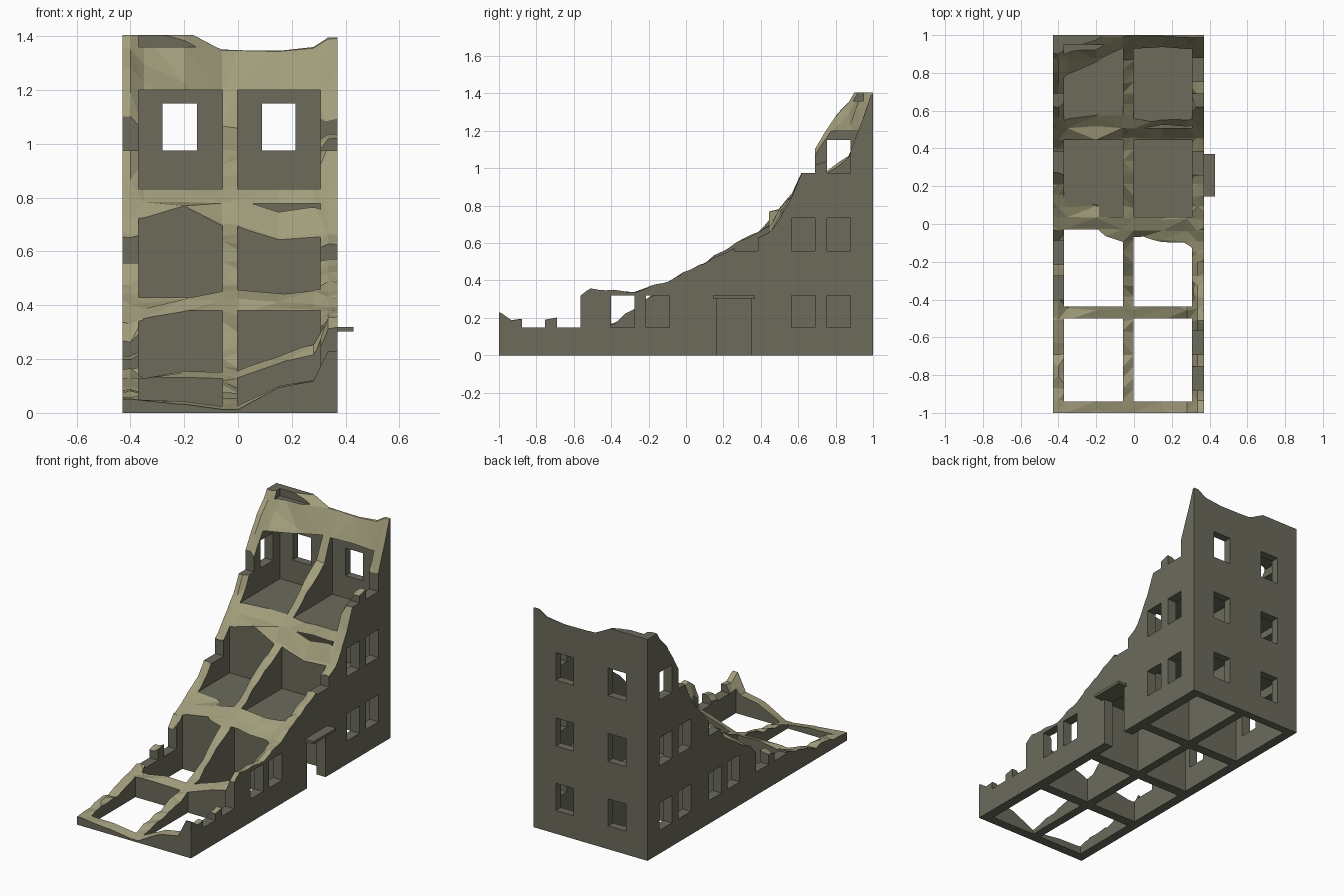
import bpy, bmesh, random

if "Cube" in bpy.data.objects:
    bpy.data.objects.remove(bpy.data.objects["Cube"])
random.seed(4)


def material(name, rgb):
    m = bpy.data.materials.new(name)
    m.diffuse_color = (*rgb, 1)
    m.use_nodes = True
    m.node_tree.nodes["Principled BSDF"].inputs["Base Color"].default_value = m.diffuse_color
    return m


WALL = material("wall_stone", (0.15, 0.145, 0.105))
RUBBLE = material("broken_masonry", (0.36, 0.34, 0.2))


def finish(name, bm, mat):
    bmesh.ops.recalc_face_normals(bm, faces=bm.faces[:])
    me = bpy.data.meshes.new(name)
    bm.to_mesh(me)
    bm.free()
    me.materials.append(mat)
    ob = bpy.data.objects.new(name, me)
    bpy.context.collection.objects.link(ob)
    return ob


def boxes(name, items, mat):
    """One object of boxes given as (x0, x1, y0, y1, z0, z1)."""
    bm = bmesh.new()
    for x0, x1, y0, y1, z0, z1 in items:
        for v in bmesh.ops.create_cube(bm, size=1)["verts"]:
            v.co = ((x0, x1)[v.co.x > 0], (y0, y1)[v.co.y > 0], (z0, z1)[v.co.z > 0])
    return finish(name, bm, mat)


def subtract(ob, cutter):
    cutter.hide_render = True
    mod = ob.modifiers.new("cut", 'BOOLEAN')
    mod.operation = 'DIFFERENCE'
    mod.solver = 'EXACT'
    mod.material_mode = 'TRANSFER'
    mod.object = cutter
    bpy.context.view_layer.objects.active = ob
    bpy.ops.object.modifier_apply(modifier=mod.name)
    bpy.data.objects.remove(cutter)


# Whole building block
building = boxes("ruined_building", [(-.43, .37, -1, 1, 0, 1.405)], WALL)

# Rooms on three storeys and the recessed roof
room_x = [(-.37, -.057), (-.002, .307)]
room_y = [(-.94, -.5), (-.437, -.03), (.037, .445), (.508, .95)]
storeys = [(-.1, .38), (.428, .778), (.833, 1.2)]
rooms = [(*x, *y, *z) for x in room_x for y in room_y for z in storeys]
rooms.append((-.37, .307, -.94, .95, 1.36, 1.5))
subtract(building, boxes("room_cutter", rooms, WALL))

# Windows in both side walls and the back, and the doorway
window_y = [(-.878, -.755), (-.69, -.565), (-.402, -.275), (-.215, -.088),
            (.075, .2), (.26, .385), (.565, .69), (.755, .88)]
window_z = [(.148, .32), (.557, .735), (.975, 1.15)]
door_y = (.165, .35)
openings = [(.28, .45, *door_y, -.1, .305)]
for level, z in enumerate(window_z):
    for i, y in enumerate(window_y):
        openings.append((-.5, -.34, *y, *z))
        if not (level == 0 and i in (4, 5)):
            openings.append((.28, .45, *y, *z))
    for x in [(-.28, -.153), (.09, .213)]:
        openings.append((*x, .92, 1.1, *z))
subtract(building, boxes("opening_cutter", openings, WALL))

# Collapse lines as (y, z) along each wall and across the rooms
left = [(-1, .05), (-.6, .09), (-.45, .14), (-.3, .19), (-.2, .22), (-.1, .25), (-.06, .33),
        (.05, .37), (.2, .46), (.28, .57), (.42, .68), (.5, .79), (.59, .9), (.64, 1.0),
        (.69, 1.1), (.76, 1.22), (.87, 1.36), (.91, 1.44), (1, 1.44)]
mid_left = [(-1, .03), (-.55, .1), (-.45, .14), (-.1, .36), (.1, .44), (.44, .75),
            (.55, .81), (.62, .87), (.85, 1.17), (.9, 1.28), (.95, 1.39), (1, 1.43)]
centre = [(-1, .01), (-.9, .04), (-.5, .12), (-.4, .17), (-.27, .24), (-.1, .37), (0, .43),
          (.44, .7), (.55, .82), (.755, .98), (.88, 1.08), (.95, 1.25), (1, 1.375)]
mid_right = [(-1, .09), (-.55, .16), (-.45, .21), (-.08, .38), (0, .43), (.1, .46), (.44, .64),
             (.5, .73), (.53, .85), (.8, 1.0), (.93, 1.2), (1, 1.37)]
right = [(-1, .24), (-.97, .19), (-.7, .18), (-.57, .31), (-.5, .36), (-.27, .335), (-.1, .4),
         (0, .45), (.2, .54), (.38, .63), (.5, .71), (.56, .8), (.6, .98), (.7, 1.02),
         (.78, 1.05), (.88, 1.07), (.93, 1.22), (1, 1.42)]


def height(line, y):
    for (y0, z0), (y1, z1) in zip(line, line[1:]):
        if y <= y1:
            return z0 + (z1 - z0) * max(0, (y - y0) / (y1 - y0))
    return line[-1][1]


def mix(a, b, t):
    return [(y / 40, height(a, y / 40) * (1 - t) + height(b, y / 40) * t) for y in range(-40, 41)]


# Everything above the jagged slope is removed
columns = [(-.5, left), (-.4, left), (-.35, mix(left, mid_left, .4)), (-.2, mid_left),
           (-.06, centre), (0, centre), (.15, mid_right), (.28, mix(mid_right, right, .2)),
           (.335, right), (.45, right)]
ROWS = 35
bm = bmesh.new()
grid = []
for j in range(ROWS + 1):
    y = -1.05 + 2.1 * j / ROWS
    rough = .014 if abs(y) < .93 else .004
    row = []
    for x, line in columns:
        z = max(.012, height(line, y) + random.uniform(-rough, rough))
        row.append(bm.verts.new((x, y + random.uniform(-.008, .008) * (0 < j < ROWS), z)))
    grid.append(row)
slope = []
for j in range(ROWS):
    for i in range(len(columns) - 1):
        a, b, c, d = grid[j][i], grid[j][i + 1], grid[j + 1][i + 1], grid[j + 1][i]
        tris = [(a, b, c), (a, c, d)] if random.random() < .5 else [(a, b, d), (b, c, d)]
        slope += [bm.faces.new(t) for t in tris]
rim = [e for e in bm.edges if e.is_boundary]
up = [g for g in bmesh.ops.extrude_edge_only(bm, edges=rim)["geom"]]
for v in up:
    if isinstance(v, bmesh.types.BMVert):
        v.co.z = 2
bmesh.ops.holes_fill(bm, edges=[e for e in bm.edges if e.is_boundary], sides=0)
subtract(building, finish("collapse_cutter", bm, RUBBLE))

# Drop loose fragments left floating by the collapse
bm = bmesh.new()
bm.from_mesh(building.data)
todo, islands = set(bm.verts), []
while todo:
    stack, island = [todo.pop()], []
    while stack:
        v = stack.pop()
        island.append(v)
        for e in v.link_edges:
            w = e.other_vert(v)
            if w in todo:
                todo.remove(w)
                stack.append(w)
    islands.append(island)
main = max(islands, key=len)
bmesh.ops.delete(bm, geom=[v for s in islands if s is not main for v in s], context='VERTS')
bm.to_mesh(building.data)
bm.free()

# Flat canopy over the doorway
boxes("door_canopy", [(.36, .43, .145, .37, .303, .32)], WALL)
